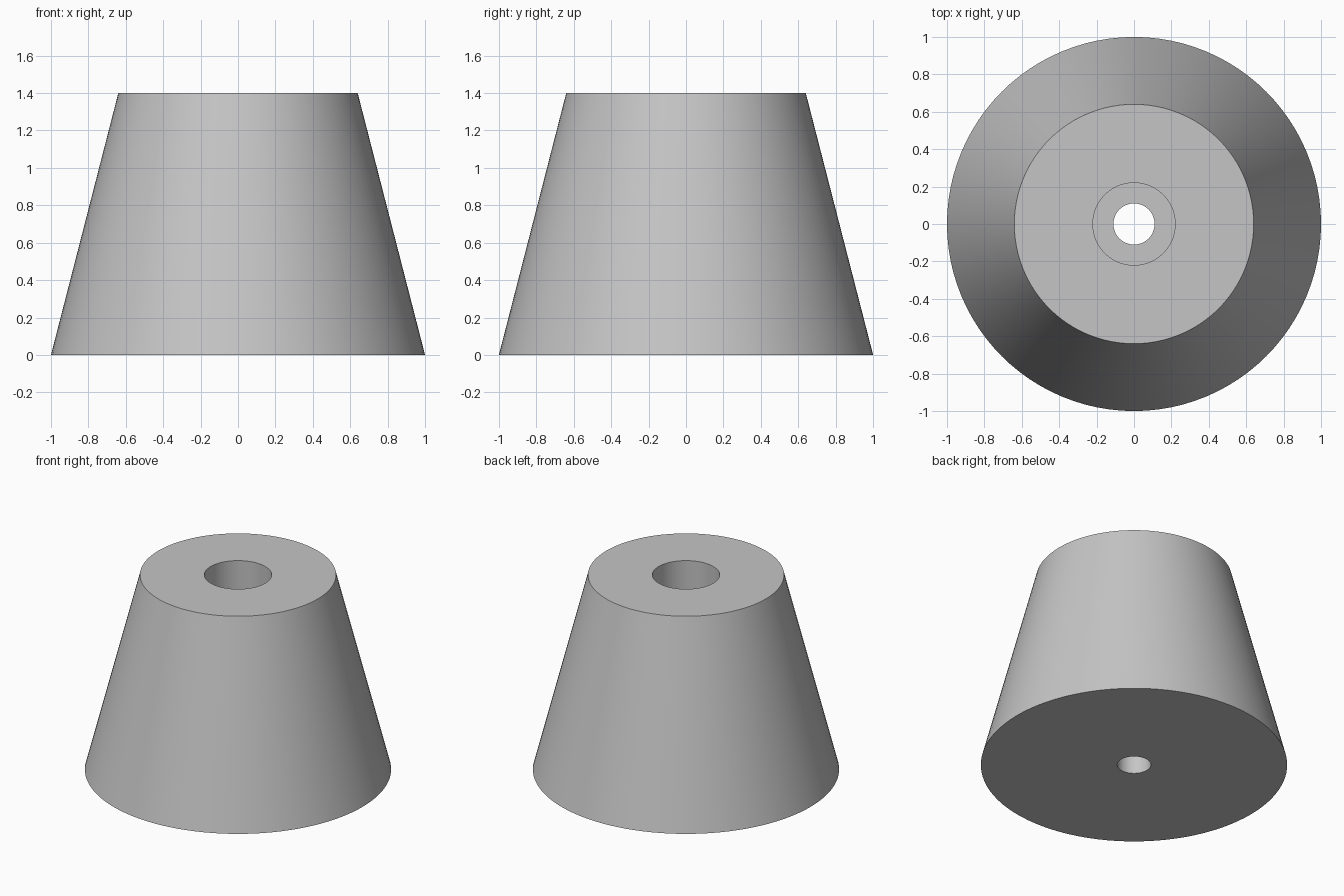
import bpy
import bmesh
from math import radians, tau
from mathutils import Vector

cube = bpy.data.objects.get("Cube")
if cube:
    bpy.data.objects.remove(cube, do_unlink=True)

# Single plain grey
GREY = (0.56, 0.56, 0.56, 1.0)
mat = bpy.data.materials.new("plain grey")
mat.use_nodes = True
mat.diffuse_color = GREY
bsdf = next(n for n in mat.node_tree.nodes if n.type == 'BSDF_PRINCIPLED')
bsdf.inputs["Base Color"].default_value = GREY
bsdf.inputs["Roughness"].default_value = 0.6

BASE_R, TOP_R, HEIGHT = 1.0, 0.64, 1.4
HOLE_R, BORE_R, LEDGE = 0.11, 0.22, 0.4
SEGMENTS = 96


def lathe(name, profile):
    """Turn a closed (radius, height) profile around the z axis."""
    bm = bmesh.new()
    verts = [bm.verts.new((r, 0, z)) for r, z in profile]
    edges = [bm.edges.new((a, b)) for a, b in zip(verts, verts[1:] + verts[:1])]
    bmesh.ops.spin(bm, geom=verts + edges, cent=Vector(), axis=(0, 0, 1),
                   angle=tau, steps=SEGMENTS, use_merge=True)
    bmesh.ops.remove_doubles(bm, verts=bm.verts, dist=0.0001)
    bmesh.ops.recalc_face_normals(bm, faces=bm.faces)
    mesh = bpy.data.meshes.new(name)
    bm.to_mesh(mesh)
    bm.free()
    obj = bpy.data.objects.new(name, mesh)
    bpy.context.collection.objects.link(obj)
    mesh.materials.append(mat)
    return obj


# Tapered foot with a through hole and a wider counterbore from the top
foot = lathe("tapered_foot", [
    (HOLE_R, 0), (BASE_R, 0), (TOP_R, HEIGHT),
    (BORE_R, HEIGHT), (BORE_R, LEDGE), (HOLE_R, LEDGE),
])

bpy.ops.object.select_all(action='DESELECT')
foot.select_set(True)
bpy.context.view_layer.objects.active = foot
bpy.ops.object.shade_smooth_by_angle(angle=radians(30))
